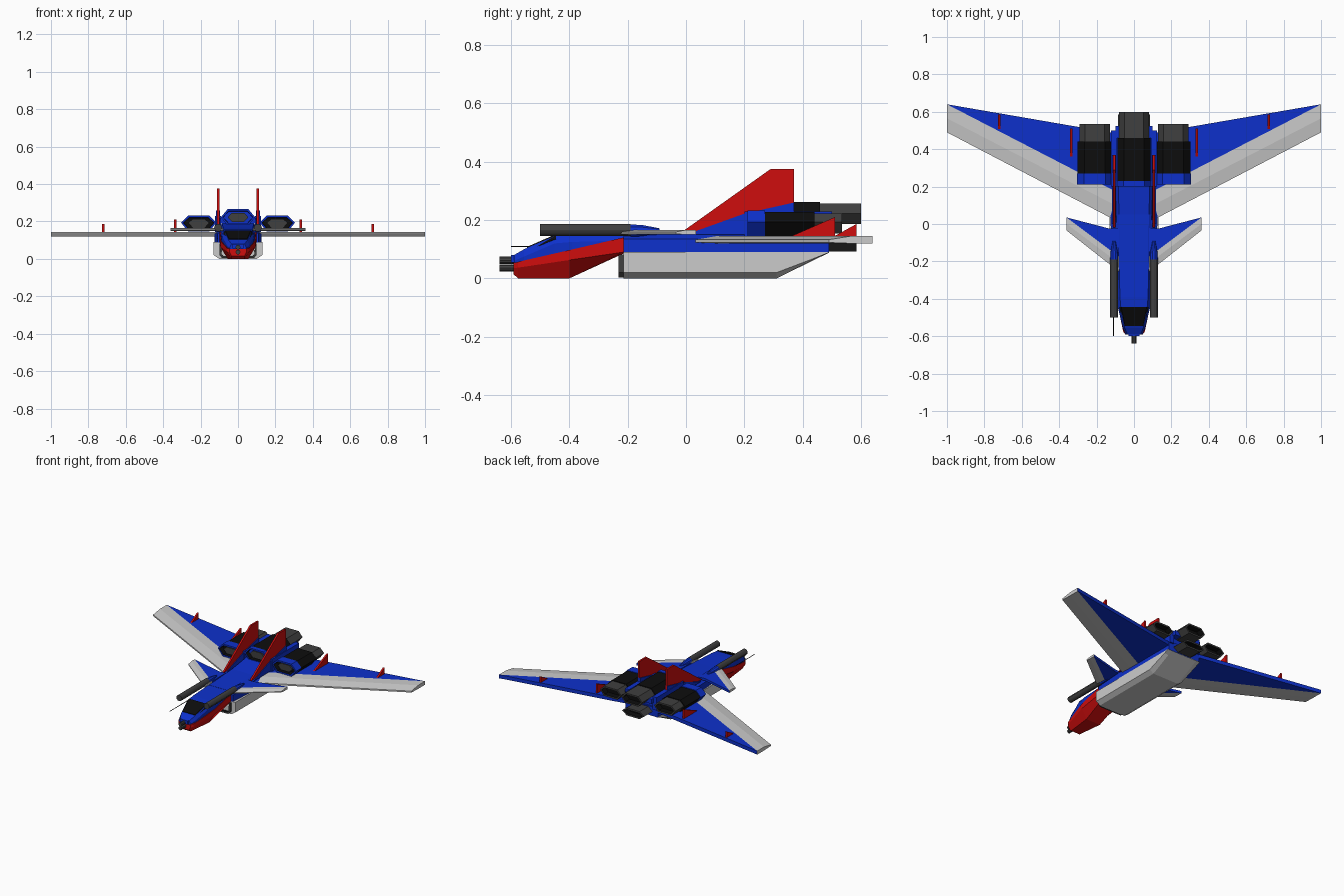
import bpy, bmesh
from mathutils import Vector

cube = bpy.data.objects.get("Cube")
if cube:
    bpy.data.objects.remove(cube)


def paint(name, rgb):
    m = bpy.data.materials.new(name)
    m.use_nodes = True
    m.diffuse_color = (*rgb, 1)
    m.node_tree.nodes["Principled BSDF"].inputs["Base Color"].default_value = (*rgb, 1)
    return m


blue = paint("blue", (0.004, 0.03, 0.6))
red = paint("red", (0.62, 0.004, 0.004))
white = paint("light_grey", (0.6, 0.6, 0.6))
grey = paint("dark_grey", (0.05, 0.05, 0.05))
black = paint("black", (0.004, 0.004, 0.004))


def loft(name, rings, mats, mirror=False, hollow=(), rule=None):
    """Skin matching rings; hollow lists the y directions of recessed end caps."""
    bm = bmesh.new()
    rows = [[bm.verts.new(p) for p in ring] for ring in rings]
    n = len(rows[0])
    for a, b in zip(rows, rows[1:]):
        for i in range(n):
            bm.faces.new((a[i], a[(i + 1) % n], b[(i + 1) % n], b[i]))
    caps = [bm.faces.new(rows[0]), bm.faces.new(rows[-1])]
    bmesh.ops.recalc_face_normals(bm, faces=bm.faces)
    if rule:
        for f in bm.faces:
            f.normal_update()
            f.material_index = rule(f)
    for cap in caps:
        cap.normal_update()
        side = 1 if cap.normal.y > 0 else -1
        if side in hollow:
            bmesh.ops.inset_region(bm, faces=[cap], thickness=0.012)
            hole = bmesh.ops.inset_region(bm, faces=[cap], thickness=0.002)["faces"]
            for v in cap.verts:
                v.co.y -= side * 0.04
            for f in hole + [cap]:
                f.material_index = len(mats) - 1
    bmesh.ops.remove_doubles(bm, verts=bm.verts, dist=0.0001)
    me = bpy.data.meshes.new(name)
    bm.to_mesh(me)
    bm.free()
    for m in mats:
        me.materials.append(m)
    ob = bpy.data.objects.new(name, me)
    bpy.context.collection.objects.link(ob)
    if mirror:
        ob.modifiers.new("mirror", "MIRROR")
    return ob


def hexagon(y, cx, z0, zm, z1, wb, wm, wt):
    return [(cx + x, y, z) for x, z in
            ((-wb, z0), (wb, z0), (wm, zm), (wt, z1), (-wt, z1), (-wm, zm))]


def fin(name, outline, x, t, mat):
    loft(name, [[(x + s * t, y, z) for y, z in outline] for s in (-1, 1)], [mat], True)


def box(name, x0, x1, y0, y1, z0, z1, mat, mirror=False):
    ring = ((x0, z0), (x1, z0), (x1, z1), (x0, z1))
    return loft(name, [[(x, y, z) for x, z in ring] for y in (y0, y1)], [mat], mirror)


def rod(name, x, z, stations, mat, mirror=False, sides=10):
    from math import cos, sin, tau
    rings = [[(x + r * cos(tau * i / sides), y, z + r * sin(tau * i / sides))
              for i in range(sides)] for y, r in stations]
    ob = loft(name, rings, [mat], mirror)
    bpy.context.view_layer.objects.active = ob
    ob.select_set(True)
    bpy.ops.object.shade_smooth_by_angle()
    ob.select_set(False)


# Nose: blue upper shell over a red chin
loft("nose_upper", [
    hexagon(-0.59, 0, 0.05, 0.06, 0.08, 0.04, 0.045, 0.035),
    hexagon(-0.555, 0, 0.055, 0.075, 0.1, 0.06, 0.06, 0.05),
    hexagon(-0.45, 0, 0.08, 0.12, 0.145, 0.08, 0.085, 0.07),
    hexagon(-0.39, 0, 0.09, 0.125, 0.15, 0.09, 0.09, 0.075),
    hexagon(-0.2, 0, 0.09, 0.13, 0.155, 0.095, 0.095, 0.08)], [blue])
loft("nose_chin", [
    hexagon(-0.592, 0, 0.015, 0.035, 0.053, 0.035, 0.045, 0.045),
    hexagon(-0.575, 0, 0, 0.037, 0.057, 0.035, 0.058, 0.058),
    hexagon(-0.4, 0, 0, 0.063, 0.097, 0.055, 0.094, 0.094),
    hexagon(-0.215, 0, 0.085, 0.09, 0.14, 0.06, 0.098, 0.098)], [red])

# Canopy glass plate on the sloping nose, wrapped over the shoulders
loft("canopy", [
    hexagon(-0.545, 0, 0.09, 0.095, 0.108, 0.05, 0.054, 0.048),
    hexagon(-0.445, 0, 0.132, 0.136, 0.152, 0.076, 0.079, 0.068)], [black])

# Nose guns and probe
box("nose_mount", -0.03, 0.03, -0.6, -0.57, 0.055, 0.08, blue)
for z in (0.036, 0.062):
    rod("nose_barrel", 0, z, ((-0.64, 0.013), (-0.57, 0.013)), grey)
rod("probe", -0.11, 0.11, ((-0.6, 0.002), (-0.4, 0.002)), black, sides=6)

# Main body, spine and belly
loft("main_body", [hexagon(y, 0, 0.088, 0.135, 0.152, w, w, w - 0.03)
     for y, w in ((-0.215, 0.11), (0, 0.125), (0.49, 0.125))], [blue])
loft("spine", [
    hexagon(-0.21, 0, 0.14, 0.15, 0.156, 0.09, 0.09, 0.075),
    hexagon(0.05, 0, 0.14, 0.155, 0.168, 0.1, 0.095, 0.08),
    hexagon(0.24, 0, 0.14, 0.17, 0.19, 0.1, 0.1, 0.085),
    hexagon(0.48, 0, 0.14, 0.17, 0.19, 0.1, 0.1, 0.085)], [blue])
loft("belly", [
    hexagon(-0.215, 0, 0, 0.02, 0.09, 0.1, 0.13, 0.13),
    hexagon(0.31, 0, 0, 0.02, 0.09, 0.1, 0.13, 0.13),
    hexagon(0.455, 0, 0.071, 0.075, 0.09, 0.1, 0.13, 0.13),
    hexagon(0.49, 0, 0.088, 0.089, 0.09, 0.1, 0.13, 0.13)], [white])
loft("belly_intake", [hexagon(y, 0, 0.004, 0.02, 0.082, 0.085, 0.1, 0.1)
     for y in (-0.232, -0.21)], [grey, black], hollow=(-1,))

# Swept wings: light leading band and blue rear triangle
lo, hi = 0.12, 0.145
loft("wing_leading_band", [
    [(x, a, lo + 0.003), (x, a, lo + 0.013), (x, b, hi), (x, c, hi), (x, c, lo), (x, b, lo)]
    for x, a, b, c in ((0.1, 0.02, 0.1, 0.175), (1, 0.49, 0.565, 0.64))], [white], True)
loft("wing_rear_panel", [
    [(x, y, z) for x, y in ((0.1, 0.175), (1, 0.64), (0.1, 0.485))] for z in (lo, hi)],
    [blue], True)

# Small foreplanes in the same pattern
lo, hi = 0.15, 0.166
loft("foreplane_leading_band", [
    [(x, a, lo + 0.003), (x, a, lo + 0.009), (x, b, hi), (x, c, hi), (x, c, lo), (x, b, lo)]
    for x, a, b, c in ((0.08, -0.255, -0.21, -0.175), (0.36, -0.035, 0, 0.035))], [white], True)
loft("foreplane_rear_panel", [
    [(x, y, z) for x, y in ((0.08, -0.175), (0.36, 0.035), (0.13, -0.025), (0.08, -0.02))]
    for z in (lo, hi)], [blue], True)

# Shoulder guns with blue tapered rear housings
rod("shoulder_gun", 0.106, 0.166, ((-0.5, 0.021), (-0.19, 0.021)), grey, True, 12)
rod("gun_housing", 0.106, 0.164, ((-0.19, 0.022), (-0.15, 0.02), (-0.09, 0.008)), blue, True)

# Tail fins, their sloped bases and the small wing fins
fin("tail_fin", ((-0.02, 0.155), (0.29, 0.375), (0.37, 0.375), (0.37, 0.2)), 0.106, 0.006, red)
fin("tail_fin_base", ((0, 0.15), (0.2, 0.222), (0.37, 0.26), (0.37, 0.15)), 0.106, 0.011, blue)
fin("inner_wing_fin", ((0.35, 0.14), (0.51, 0.21), (0.51, 0.14)), 0.335, 0.006, red)
fin("outer_wing_fin", ((0.5, 0.14), (0.585, 0.187), (0.585, 0.14)), 0.72, 0.006, red)
box("engine_strut", 0.09, 0.122, 0.2, 0.5, 0.14, 0.23, blue, True)


# Engines: blue lip with recessed intake, black casing, dark nozzle
def engine(label, cx, z0, zm, z1, w, y0, y1, y2, y3, mirror):
    loft(label + "_lip", [hexagon(y, cx, z0, zm, z1, 0.6 * w, w, 0.6 * w) for y in (y0, y1)],
         [blue, black], mirror, (-1,))
    loft(label + "_intake_core",
         [hexagon(y, cx, z0 + 0.02, zm, z1 - 0.02, 0.35 * w, 0.6 * w, 0.35 * w)
          for y in (y0 + 0.01, y0 + 0.05)], [grey], mirror)
    lower = 0 if mirror else 1
    loft(label + "_casing",
         [hexagon(y, cx, z0, zm, z1 - 0.004, 0.58 * w, 0.97 * w, 0.58 * w) for y in (y1, y2)],
         [black, blue], mirror, rule=lambda f: lower if f.normal.z < -0.1 else 0)
    loft(label + "_nozzle",
         [hexagon(y, cx, z0 + 0.008, zm, z1 - 0.009, 0.55 * w, 0.87 * w, 0.55 * w)
          for y in (y2 - 0.01, y3)], [grey, black], mirror, (1,))


engine("center_engine", 0, 0.178, 0.222, 0.266, 0.092, 0.2, 0.23, 0.46, 0.6, False)
engine("side_engine", 0.21, 0.146, 0.193, 0.232, 0.094, 0.21, 0.27, 0.44, 0.535, True)
box("center_nozzle_collar", -0.1, 0.1, 0.46, 0.525, 0.19, 0.222, blue)
loft("lower_nozzle", [hexagon(y, 0, 0.093, 0.12, 0.146, 0.05, 0.085, 0.05)
     for y in (0.47, 0.585)], [grey, black], hollow=(1,))
